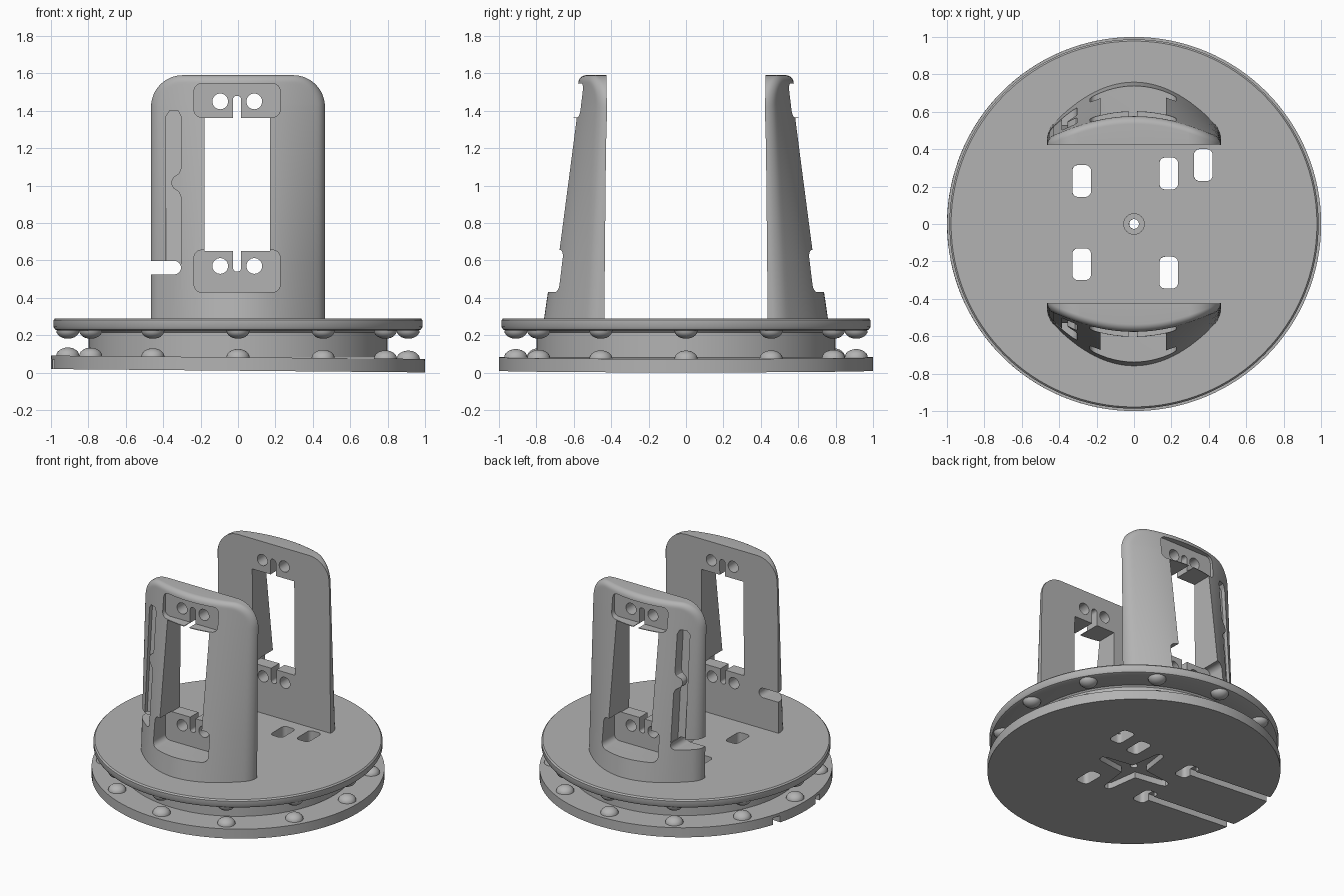
import bpy, bmesh, math
from mathutils import Matrix, Vector

if "Cube" in bpy.data.objects:
    bpy.data.objects.remove(bpy.data.objects["Cube"])

grey = bpy.data.materials.new("plain grey")
grey.diffuse_color = (0.45, 0.45, 0.45, 1)
grey.use_nodes = True
grey.node_tree.nodes["Principled BSDF"].inputs["Base Color"].default_value = grey.diffuse_color


def make(name, bm):
    bmesh.ops.recalc_face_normals(bm, faces=bm.faces)
    me = bpy.data.meshes.new(name)
    bm.to_mesh(me)
    bm.free()
    me.materials.append(grey)
    ob = bpy.data.objects.new(name, me)
    bpy.context.collection.objects.link(ob)
    return ob


def activate(ob):
    bpy.ops.object.select_all(action='DESELECT')
    ob.select_set(True)
    bpy.context.view_layer.objects.active = ob


def smooth(ob):
    activate(ob)
    bpy.ops.object.shade_smooth_by_angle(angle=math.radians(32))


def cut(ob, cutters, keep=False):
    for c in cutters:
        activate(ob)
        m = ob.modifiers.new("cut", 'BOOLEAN')
        m.operation, m.solver, m.object = 'DIFFERENCE', 'EXACT', c
        bpy.ops.object.modifier_apply(modifier=m.name)
        if not keep:
            bpy.data.objects.remove(c)


def prism(pts, a, b, axis='z'):
    """Extrude a 2D outline from a to b along z, or along y for x-z outlines."""
    bm = bmesh.new()
    put = (lambda p, h: (p[0], p[1], h)) if axis == 'z' else (lambda p, h: (p[0], h, p[1]))
    lo = [bm.verts.new(put(p, a)) for p in pts]
    hi = [bm.verts.new(put(p, b)) for p in pts]
    bm.faces.new(lo)
    bm.faces.new(hi)
    n = len(pts)
    for i in range(n):
        bm.faces.new((lo[i], lo[(i + 1) % n], hi[(i + 1) % n], hi[i]))
    return make("cutter", bm)


def rrect(x0, x1, y0, y1, r, n=6):
    out = []
    for k, (cx, cy) in enumerate(((x1 - r, y1 - r), (x0 + r, y1 - r), (x0 + r, y0 + r), (x1 - r, y0 + r))):
        for i in range(n + 1):
            a = math.pi / 2 * (k + i / n)
            out.append((cx + r * math.cos(a), cy + r * math.sin(a)))
    return out


def circle(cx, cy, r, n=32):
    return [(cx + r * math.cos(i * math.tau / n), cy + r * math.sin(i * math.tau / n)) for i in range(n)]


def lathe(name, prof, n=128):
    """Solid of revolution; the profile starts and ends on flat caps."""
    bm = bmesh.new()
    rings = [[bm.verts.new((x, y, z)) for x, y in circle(0, 0, r, n)] for r, z in prof]
    bm.faces.new(rings[0])
    bm.faces.new(rings[-1])
    for a, b in zip(rings, rings[1:]):
        for i in range(n):
            bm.faces.new((a[i], a[(i + 1) % n], b[(i + 1) % n], b[i]))
    return make(name, bm)


# Slotted holes and countersunk centre hole shared by both plates
HOLES = [(-.28, .23), (.185, .27), (.37, .315), (-.28, -.215), (.185, -.26)]
holes = [prism(rrect(x - .05, x + .05, y - .085, y + .085, .03), -.2, .5) for x, y in HOLES]
holes.append(lathe("cutter", [(.026, -.2), (.026, .22), (.055, .22), (.055, .5)], 32))

# Turntable plate with its hub underneath
upper = lathe("upper_plate", [(.8, .08), (.8, .215), (.81, .225), (.965, .225), (.978, .23),
                              (.987, .245), (.987, .28), (.978, .29)])
cut(upper, holes, True)
smooth(upper)

# Bottom plate, with cable channels and a cross-shaped recess underneath
lower = lathe("lower_plate", [(1, .01), (1, .082)])
cut(lower, holes)
channels = []
for y in (.23, -.215):
    c = prism([(-1.1, y + .04), (-1.1, y + .1), (-.28, y + .03), (-.28, y - .03)], -.1, .06)
    channels.append(c)
cross = []
for q in range(4):
    rot = Matrix.Rotation(q * math.pi / 2, 2)
    for x, y in ((.06, -.06), (.27, -.03), (.295, -.015), (.295, .015), (.27, .03)):
        cross.append(tuple(rot @ Vector((x, y))))
cut(lower, channels + [prism(cross, -.1, .055)])
lower.data.transform(Matrix.Rotation(.009, 4, 'Y'))
smooth(lower)


# Rings of domed rollers on the facing sides of the plates
def domes(name, z, sign, tilt):
    bm = bmesh.new()
    rings_r = [(.062 * math.cos(a), .045 * math.sin(a)) for a in [math.pi / 2 * i / 6 for i in range(6)]]
    for k in range(12):
        cx, cy = .91 * math.cos(k * math.pi / 6), .91 * math.sin(k * math.pi / 6)
        zc = z - tilt * cx
        rings = [[bm.verts.new((x, y, zc + sign * h)) for x, y in circle(cx, cy, r, 24)] for r, h in rings_r]
        tip = bm.verts.new((cx, cy, zc + sign * .045))
        bm.faces.new(rings[0])
        for a, b in zip(rings, rings[1:]):
            for i in range(24):
                bm.faces.new((a[i], a[(i + 1) % 24], b[(i + 1) % 24], b[i]))
        for i in range(24):
            bm.faces.new((rings[-1][i], rings[-1][(i + 1) % 24], tip))
    smooth(make(name, bm))


domes("lower_rollers", .081, 1, .009)
domes("upper_rollers", .226, -1, 0)

# Upright: flat inner face, bowed and tapering outer face, rounded top corners and rim
W, TOP, FOOT, R, F = .465, 1.59, .28, .17, .035


def outer_y(x, z):
    t = (z - FOOT) / (TOP - FOOT)
    mid, edge = -.76 + .19 * t, -.5 + .05 * t
    d = min(W - abs(x), TOP - z)
    qx, qz = abs(x) - (W - R), z - (TOP - R)
    if qx > 0 and qz > 0:
        d = R - math.hypot(qx, qz)
    e = F - min(max(d, 0), F)
    return mid + (edge - mid) * (x / W) ** 2 + F - math.sqrt(F * F - e * e)


rows = [FOOT, .6, .9, 1.2] + [TOP - R + R * math.sin(math.pi / 2 * i / 16) for i in range(17)]
cols = [math.sin(math.pi / 2 * i / 20) for i in range(-20, 21)]
bm = bmesh.new()
front, back = [], []
for z in rows:
    dz = max(0, z - (TOP - R))
    w = W - R + math.sqrt(max(0, R * R - dz * dz))
    inner = -.437 + .013 * (z - FOOT) / (TOP - FOOT)
    front.append([bm.verts.new((w * u, outer_y(w * u, z), z)) for u in cols])
    back.append([bm.verts.new((w * u, inner, z)) for u in cols])
for j in range(len(rows) - 1):
    for g in (front, back):
        for i in range(len(cols) - 1):
            bm.faces.new((g[j][i], g[j][i + 1], g[j + 1][i + 1], g[j + 1][i]))
    for i in (0, -1):
        bm.faces.new((front[j][i], front[j + 1][i], back[j + 1][i], back[j][i]))
for j in (0, -1):
    for i in range(len(cols) - 1):
        bm.faces.new((front[j][i], front[j][i + 1], back[j][i + 1], back[j][i]))
upright = make("front_upright", bm)

# Window, recessed mounting pads with screw holes and slots, side notch
cuts = [prism([(-.18, .65), (.17, .65), (.17, 1.36), (-.18, 1.36)], -1, -.2, 'y'),
        prism(rrect(-.235, .225, .43, .655, .04), -1, -.53, 'y'),
        prism(rrect(-.235, .225, 1.365, 1.545, .04), -1, -.53, 'y'),
        prism(rrect(-.027, .017, .54, .7, .02), -1, -.2, 'y'),
        prism(rrect(-.027, .017, 1.3, 1.48, .02), -1, -.2, 'y'),
        prism(rrect(-.6, -.305, .525, .597, .035), -1, -.2, 'y')]
for x in (-.095, .087):
    for z in (.57, 1.45):
        cuts.append(prism(circle(x, z, .042), -1, -.2, 'y'))

# Long side groove with a narrow waist and a sloping floor
half = [(-.305, .94), (-.315, .965), (-.345, .985), (-.355, 1.005)]
groove = ([(-.385, .58), (-.305, .58)] + half + [(x, 2.03 - z) for x, z in reversed(half)]
          + [(-.305, 1.37), (-.32, 1.4), (-.365, 1.4), (-.385, 1.37)])
g = prism(groove, -1, -.53, 'y')
for v in g.data.vertices:
    if v.co.y > -.9:
        v.co.y += .08 * (v.co.z - .6)
cuts.append(g)
cut(upright, cuts)
smooth(upright)

# Matching upright on the other side
rear = upright.copy()
rear.data = upright.data.copy()
rear.name = "rear_upright"
rear.data.transform(Matrix.Scale(-1, 4, (0, 1, 0)))
rear.data.flip_normals()
bpy.context.collection.objects.link(rear)
